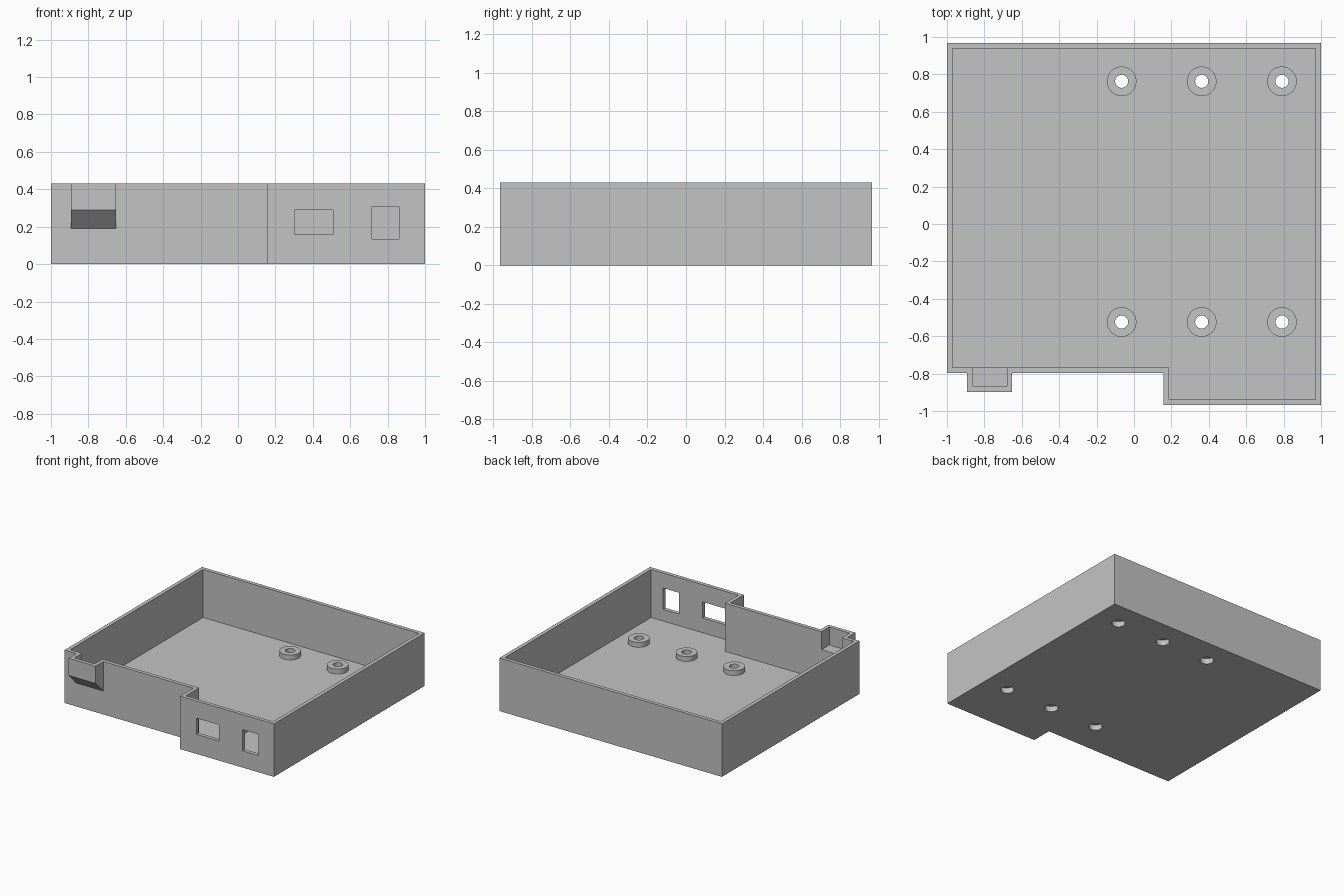
import bpy, bmesh
from mathutils import Vector, Matrix

if "Cube" in bpy.data.objects:
    bpy.data.objects.remove(bpy.data.objects["Cube"])

H, FLOOR, BOSS_TOP = 0.43, 0.04, 0.08

grey = bpy.data.materials.new("grey plastic")
grey.diffuse_color = (0.55, 0.55, 0.55, 1)
grey.use_nodes = True
grey.node_tree.nodes["Principled BSDF"].inputs["Base Color"].default_value = grey.diffuse_color


def add_object(name, bm):
    bmesh.ops.recalc_face_normals(bm, faces=bm.faces)
    mesh = bpy.data.meshes.new(name)
    bm.to_mesh(mesh)
    bm.free()
    mesh.materials.append(grey)
    ob = bpy.data.objects.new(name, mesh)
    bpy.context.collection.objects.link(ob)
    return ob


def prism(name, points, direction):
    """Extrude a closed outline along a direction."""
    bm = bmesh.new()
    face = bm.faces.new([bm.verts.new(p) for p in points])
    ext = bmesh.ops.extrude_face_region(bm, geom=[face], use_keep_orig=True)
    verts = [v for v in ext["geom"] if isinstance(v, bmesh.types.BMVert)]
    bmesh.ops.translate(bm, verts=verts, vec=Vector(direction))
    return add_object(name, bm)


def box(name, x0, x1, y0, y1, z0, z1):
    return prism(name, [(x0, y0, z0), (x1, y0, z0), (x1, y1, z0), (x0, y1, z0)],
                 (0, 0, z1 - z0))


def cylinder(name, x, y, r, z0, z1):
    bm = bmesh.new()
    bmesh.ops.create_cone(bm, cap_ends=True, segments=48, radius1=r, radius2=r,
                          depth=z1 - z0,
                          matrix=Matrix.Translation((x, y, (z0 + z1) / 2)))
    return add_object(name, bm)


def combine(target, tool, operation):
    """Apply a boolean and remove the tool."""
    mod = target.modifiers.new(operation, 'BOOLEAN')
    mod.operation, mod.object, mod.solver = operation, tool, 'EXACT'
    bpy.context.view_layer.objects.active = target
    bpy.ops.object.modifier_apply(modifier=mod.name)
    bpy.data.objects.remove(tool, do_unlink=True)


def outline(t, z):
    """Tray footprint with a stepped front, inset by t."""
    x, y, s, f = 1 - t, 0.967 - t, 0.157 + t, -0.797 + t
    return [(-x, f, z), (s, f, z), (s, -y, z), (x, -y, z), (x, y, z), (-x, y, z)]


# Solid tray block
tray = prism("tray", outline(0, 0), (0, 0, H))

# Overhanging spout pocket with a sloped underside
spout = prism("spout", [(-0.893, -0.78, 0.173), (-0.893, -0.897, 0.29),
                        (-0.893, -0.897, H), (-0.893, -0.78, H)], (0.241, 0, 0))
combine(tray, spout, 'UNION')

# Hollow inside, spout pocket and the two front windows
combine(tray, prism("cavity", outline(0.03, FLOOR), (0, 0, 0.6)), 'DIFFERENCE')
combine(tray, box("pocket", -0.863, -0.68, -0.867, -0.70, 0.285, 0.6), 'DIFFERENCE')
combine(tray, box("wide_window", 0.303, 0.508, -1.05, -0.90, 0.159, 0.29), 'DIFFERENCE')
combine(tray, box("tall_window", 0.717, 0.862, -1.05, -0.90, 0.135, 0.308), 'DIFFERENCE')

# Six bosses with screw holes, wider from below
for x in (-0.066, 0.362, 0.791):
    for y in (-0.524, 0.763):
        combine(tray, cylinder("boss", x, y, 0.079, 0.02, BOSS_TOP), 'UNION')
        combine(tray, cylinder("screw_hole", x, y, 0.035, -0.1, 0.2), 'DIFFERENCE')
        combine(tray, cylinder("head_recess", x, y, 0.05, -0.1, 0.045), 'DIFFERENCE')

bpy.ops.object.select_all(action='DESELECT')
tray.select_set(True)
bpy.context.view_layer.objects.active = tray
bpy.ops.object.shade_smooth_by_angle()
